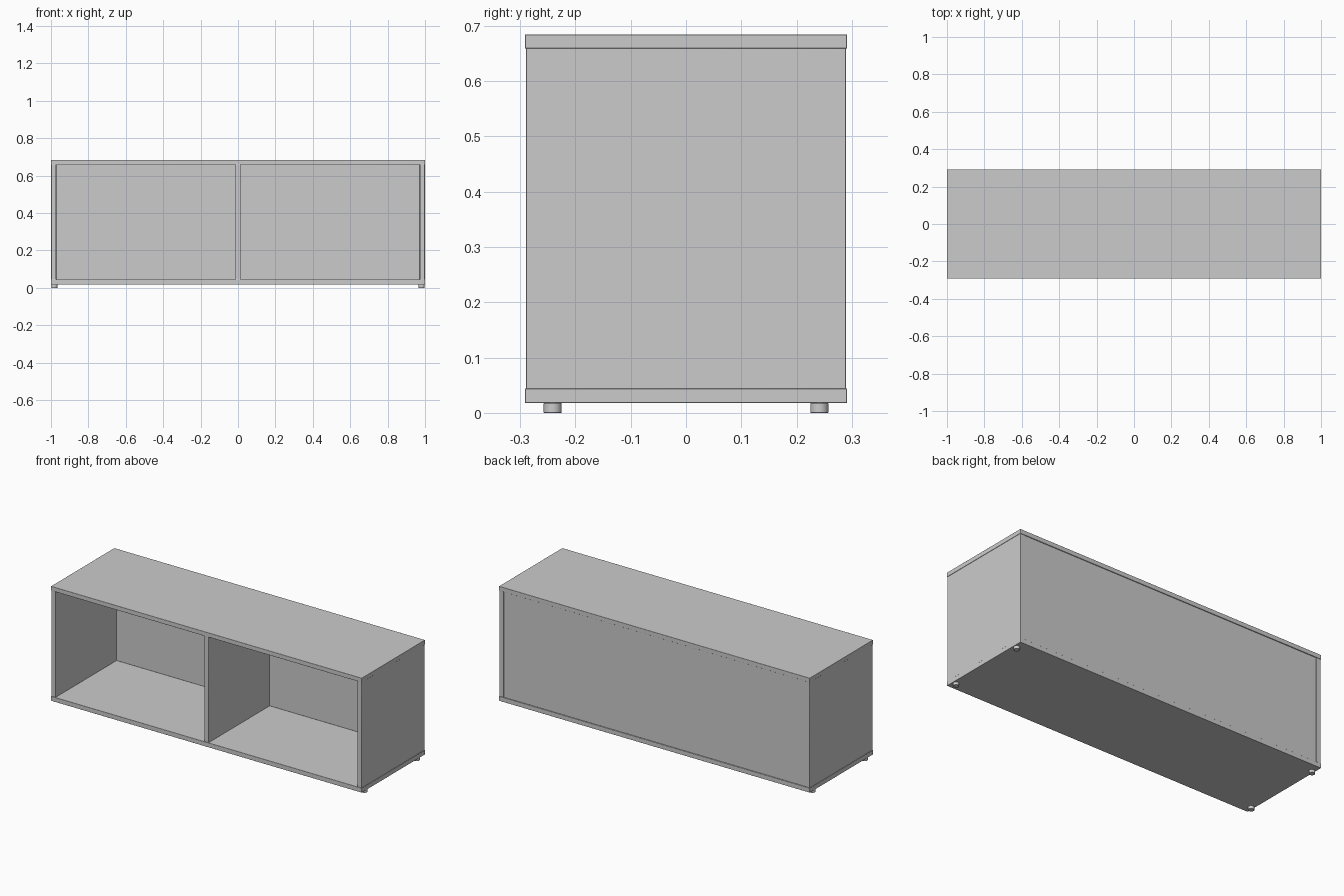
import bpy

if "Cube" in bpy.data.objects:
    bpy.data.objects.remove(bpy.data.objects["Cube"])


def finish(obj, bevel, segments=2):
    mod = obj.modifiers.new("soft_edge", "BEVEL")
    mod.width = bevel
    mod.segments = segments
    mod.limit_method = "ANGLE"
    bpy.ops.object.shade_smooth_by_angle()


def board(name, x, y, z, bevel=0.0008):
    """Box from (min, max) ranges on each axis."""
    ranges = (x, y, z)
    bpy.ops.mesh.primitive_cube_add(size=1, location=[(a + b) / 2 for a, b in ranges])
    obj = bpy.context.object
    obj.name = name
    obj.scale = [b - a for a, b in ranges]
    bpy.ops.object.transform_apply(location=False, rotation=False, scale=True)
    finish(obj, bevel)


def disc(name, x, y, z0, z1, radius, bevel):
    bpy.ops.mesh.primitive_cylinder_add(vertices=32, radius=radius, depth=z1 - z0,
                                        location=(x, y, (z0 + z1) / 2))
    bpy.context.object.name = name
    finish(bpy.context.object, bevel)


# Top and bottom boards
board("top_board", (-1, 1), (-0.291, 0.291), (0.659, 0.684))
board("bottom_board", (-1, 1), (-0.291, 0.291), (0.018, 0.044))

# Side panels and central divider
for side, s in (("left", -1), ("right", 1)):
    board(side + "_side_panel", sorted((s * 0.972, s * 0.9985)), (-0.289, 0.289), (0.044, 0.659))
board("centre_divider", (-0.0135, 0.0135), (-0.289, 0.272), (0.044, 0.659))

# Back panel, set just inside the side panels
board("back_panel", (-0.972, 0.972), (0.272, 0.287), (0.044, 0.659))

# Low round feet at the corners
for side, x in (("left", -0.982), ("right", 0.982)):
    for end, y in (("front", -0.241), ("back", 0.241)):
        disc(f"{end}_{side}_foot", x, y, 0.0, 0.0175, 0.0163, 0.001)
        disc(f"{end}_{side}_foot_neck", x, y, 0.016, 0.02, 0.009, 0.0003)
